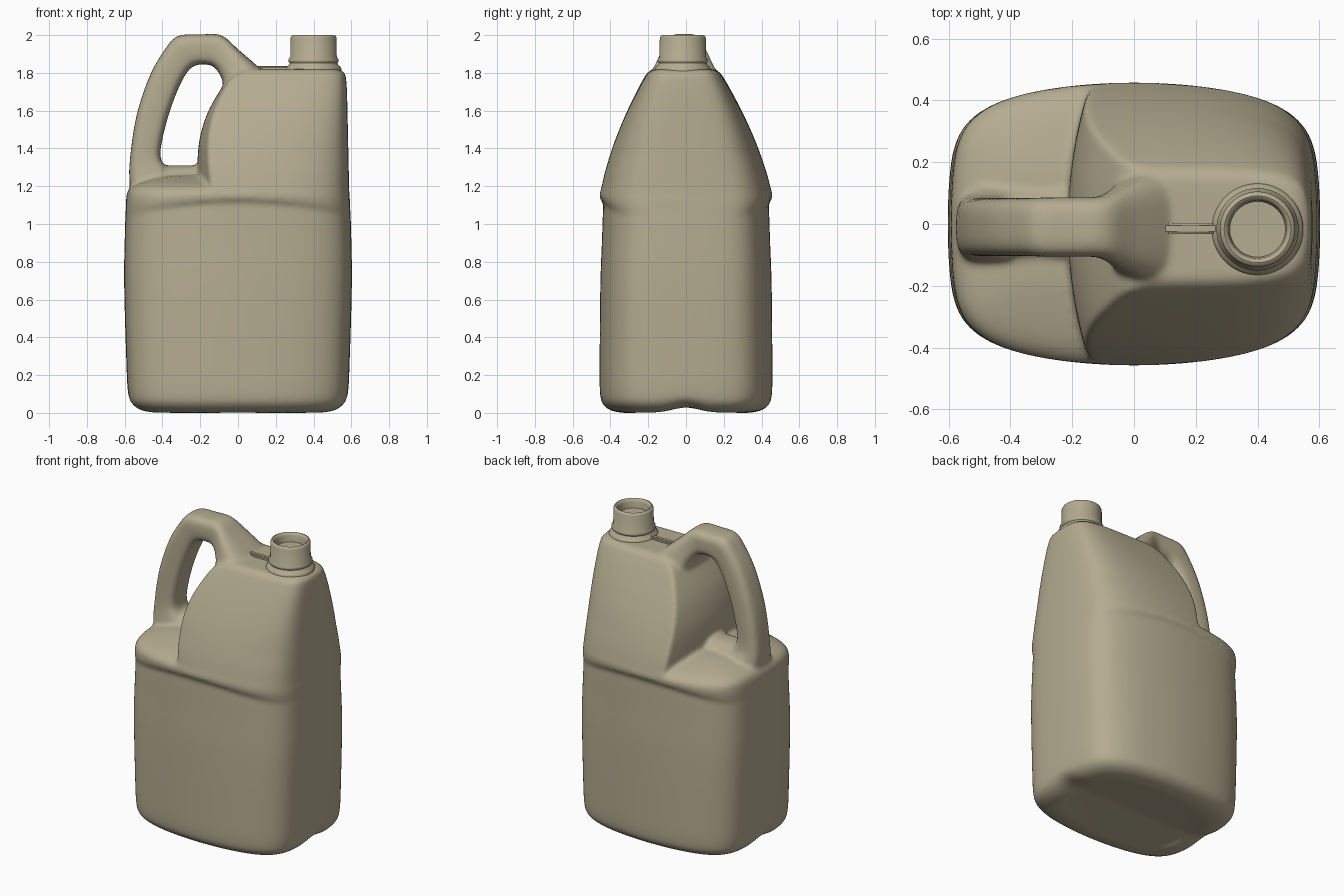
import bpy, bmesh, math
from mathutils import Vector

cube = bpy.data.objects.get("Cube")
if cube:
    bpy.data.objects.remove(cube, do_unlink=True)

plastic = bpy.data.materials.new("beige plastic")
plastic.use_nodes = True
colour = (0.46, 0.41, 0.28, 1)
plastic.diffuse_color = colour
plastic.node_tree.nodes["Principled BSDF"].inputs["Base Color"].default_value = colour


def refine(rows, steps=4):
    """Smooth rows of numbers with a Catmull-Rom spline."""
    pts = [Vector(r) for r in rows]
    out = []
    for i in range(len(pts) - 1):
        a, b, c, d = pts[max(i - 1, 0)], pts[i], pts[i + 1], pts[min(i + 2, len(pts) - 1)]
        for k in range(steps):
            t = k / steps
            out.append(b + 0.5 * t * (c - a + t * (2 * a - 5 * b + 4 * c - d
                                                   + t * (3 * (b - c) + d - a))))
    return out + [pts[-1]]


def oval(n, power):
    """Unit superellipse points at even angles."""
    for i in range(n):
        a = 2 * math.pi * (i + 0.5) / n
        c, s = math.cos(a), math.sin(a)
        r = (abs(c) ** power + abs(s) ** power) ** (-1 / power)
        yield r * c, r * s


def loft(bm, rings):
    """Skin closed rings of points and cap both ends."""
    loops = [[bm.verts.new(p) for p in ring] for ring in rings]
    for lo, hi in zip(loops, loops[1:]):
        for i in range(len(lo)):
            j = (i + 1) % len(lo)
            bm.faces.new((lo[i], lo[j], hi[j], hi[i]))
    bm.faces.new(loops[0][::-1])
    bm.faces.new(loops[-1])


def finish(bm, name):
    bmesh.ops.recalc_face_normals(bm, faces=bm.faces[:])
    mesh = bpy.data.meshes.new(name)
    bm.to_mesh(mesh)
    bm.free()
    mesh.materials.append(plastic)
    ob = bpy.data.objects.new(name, mesh)
    bpy.context.collection.objects.link(ob)
    bpy.ops.object.select_all(action='DESELECT')
    ob.select_set(True)
    bpy.context.view_layer.objects.active = ob
    bpy.ops.object.shade_smooth_by_angle(angle=math.radians(45))
    return ob


def tank_ring(z, hx, hy, wall=-1):
    """Bowed rectangle with round corners, cut off at a curved wall on one end."""
    bow = 0.18 * min(1, max(0.15, (hy - 0.12) / 0.28))
    ring = []
    for u, v in oval(128, 6.5):
        x = hx * u * (1 - 0.055 * v * v)
        y = hy * v * (1 - bow * u * u)
        x = max(x, wall + 0.35 * y * y)
        arch = 0.08 * max(0, 1 - abs(z - 1.03) / 0.15) * (1 - (x / 0.61) ** 2)
        notch = 0.03 * math.exp(-(y / 0.09) ** 2) * max(0, 1 - z / 0.12)
        ring.append((x, y - 0.02 * max(0, z - 1.2), z + arch + notch))
    return ring


bm = bmesh.new()

# Lower tank: height, half width, half depth; its top is a low dome
tank = [(0, .44, .33), (.01, .51, .39), (.04, .56, .435), (.1, .582, .455),
        (.3, .592, .457), (.7, .603, .453), (.98, .598, .441), (1.03, .596, .438),
        (1.075, .594, .454), (1.13, .592, .458), (1.17, .585, .448), (1.2, .56, .415),
        (1.225, .5, .34), (1.25, .4, .22), (1.26, .25, .12)]
loft(bm, [tank_ring(*row) for row in refine(tank)])

# Upper tank: height, half width, half depth, and the wall behind the grip
upper = [(1.1, .57, .42, -.18), (1.15, .588, .452, -.2), (1.2, .588, .446, -.21),
         (1.3, .586, .42, -.215), (1.44, .583, .372, -.205), (1.58, .58, .312, -.165),
         (1.7, .577, .252, -.1), (1.77, .572, .213, -.05), (1.8, .565, .193, 0),
         (1.82, .53, .165, .06)]
loft(bm, [tank_ring(*row) for row in refine(upper)])

# Handle: outer x and z, inner x and z, half depth
handle = [(-.56, 1.08, -.33, 1.08, .14), (-.575, 1.24, -.36, 1.26, .11),
          (-.573, 1.33, -.41, 1.35, .096), (-.555, 1.48, -.398, 1.46, .094),
          (-.525, 1.62, -.36, 1.6, .094), (-.465, 1.79, -.31, 1.73, .094),
          (-.39, 1.92, -.265, 1.81, .094), (-.32, 1.995, -.225, 1.84, .096),
          (-.2, 2.003, -.18, 1.845, .096), (-.09, 2.0, -.125, 1.83, .1),
          (0, 1.925, -.08, 1.75, .14), (.11, 1.83, -.08, 1.62, .185),
          (.2, 1.75, 0, 1.5, .18)]
rings = []
for ox, oz, ix, iz, depth in refine(handle):
    rings.append([((ox + ix) / 2 + u * (ox - ix) / 2, depth * v - 0.01,
                   (oz + iz) / 2 + u * (oz - iz) / 2) for u, v in oval(40, 3.6)])
loft(bm, rings)

# Ridge that joins the handle foot to the tank
loft(bm, [[(x, 0.12 * u * k, 1.2 + 0.11 * v) for u, v in oval(32, 2.5)]
          for x, k in ((-.5, 1), (-.3, .95), (-.1, 1.2))])

body = finish(bm, "jug_body")
remesh = body.modifiers.new("Blend", 'REMESH')
remesh.mode = 'VOXEL'
remesh.voxel_size = 0.012
remesh.use_smooth_shade = True
soften = body.modifiers.new("Soften", 'SMOOTH')
soften.factor = 0.5
soften.iterations = 10

# Open neck, turned around its own axis
profile = [(.148, 1.79), (.148, 1.822), (.142, 1.833), (.13, 1.842), (.127, 1.852),
           (.133, 1.86), (.133, 1.87), (.123, 1.885), (.122, 1.985), (.117, 1.996),
           (.108, 2), (.1, 1.996), (.094, 1.98), (.09, 1.94), (.03, 1.938)]
bm = bmesh.new()
loft(bm, [[(0.4 + r * u, -0.017 + r * v, z) for u, v in oval(64, 2)] for r, z in profile])
finish(bm, "neck")

# Small mould rib between the ramp and the neck
bm = bmesh.new()
bmesh.ops.create_cube(bm, size=1)
for v in bm.verts:
    v.co = (0.19 + 0.2 * v.co.x, -0.015 + 0.036 * v.co.y, 1.815 + 0.045 * v.co.z)
bmesh.ops.bevel(bm, geom=bm.edges[:], offset=0.008, segments=3, affect='EDGES')
finish(bm, "neck_rib")
